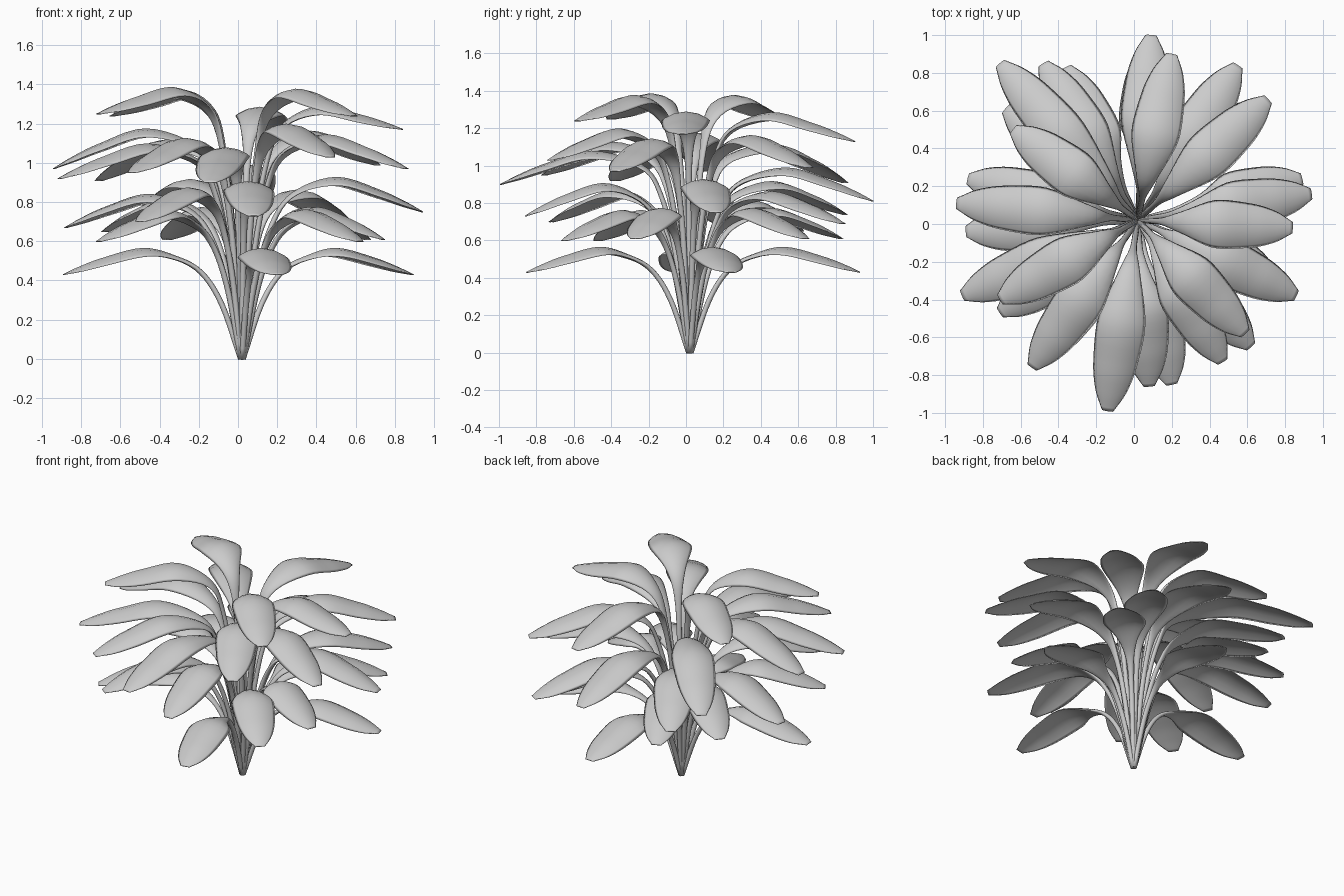
import bpy, bmesh, math
from mathutils import Vector

if "Cube" in bpy.data.objects:
    bpy.data.objects.remove(bpy.data.objects["Cube"])

CENTRE = Vector((0.02, 0.02, 0))

# leaf tips (x, y, z) and an optional change of arch height, lowest tier first
TIPS = [
    (0.89, 0.24, 0.43), (0.07, 0.93, 0.43), (-0.89, -0.04, 0.43), (0.20, -0.85, 0.43),
    (0.62, -0.65, 0.60), (-0.71, -0.47, 0.60), (-0.36, 0.83, 0.61), (0.74, -0.27, 0.61),
    (0.66, 0.64, 0.61), (-0.68, 0.61, 0.65), (-0.88, 0.24, 0.67), (-0.50, -0.72, 0.70),
    (0.08, -0.86, 0.73), (0.94, 0.16, 0.75), (-0.48, 0.85, 0.74), (0.55, 0.84, 0.69),
    (0.09, 1.00, 0.81),
    (-0.14, -0.99, 0.90), (-0.71, 0.85, 0.91, 0.03), (-0.91, -0.38, 0.92),
    (-0.54, -0.76, 0.95), (0.86, -0.38, 0.97), (-0.94, 0.11, 0.97, 0.03),
    (0.71, 0.66, 0.99), (0.47, -0.73, 1.03),
    (0.20, 0.90, 1.13), (0.84, -0.02, 1.17, -0.03), (0.59, -0.58, 1.24),
    (-0.71, -0.40, 1.25), (-0.64, 0.50, 1.24),
]


def spline(points, steps):
    """Catmull-Rom curve through (r, z, half_width, half_thickness)."""
    pts = [Vector(p) for p in points]
    pts = [2 * pts[0] - pts[1]] + pts + [2 * pts[-1] - pts[-2]]
    out = []
    for i in range(1, len(pts) - 2):
        a, b, c, d = pts[i - 1:i + 3]
        for k in range(steps):
            t = k / steps
            out.append(0.5 * (2 * b + (c - a) * t + (2 * a - 5 * b + 4 * c - d) * t * t
                              + (3 * b - a - 3 * c + d) * t ** 3))
    return out + [pts[-2]]


def leaf(index, tip):
    flat = Vector((tip[0], tip[1], 0)) - CENTRE
    R, zt = flat.length, tip[2]
    out = flat.normalized()
    side = Vector((-out.y, out.x, 0))
    s = (zt - 0.43) / 0.82
    zp = zt + 0.13 + 0.045 * math.sin(math.pi * s) + (tip[3] if len(tip) > 3 else 0)
    rb = 0.28 - 0.12 * s
    rp = 0.56 * R - 0.07 * s
    drop = zp - zt
    # stalk rising from the crown, then the arching blade
    path = spline([
        (0.006, 0.00, 0.014, 0.014),
        (0.37 * rb, 0.50 * zp, 0.016, 0.014),
        (0.75 * rb, 0.79 * zp, 0.020, 0.013),
        (1.25 * rb, 0.93 * zp, 0.055, 0.010),
        (rp, zp, 0.126, 0.006),
        (0.5 * (rp + R), zt + 0.62 * drop, 0.117, 0.005),
        (0.2 * rp + 0.8 * R, zt + 0.28 * drop, 0.083, 0.004),
        (R, zt, 0.030, 0.003)], 5)
    bm = bmesh.new()
    rings = []
    for i, p in enumerate(path):
        q = path[min(i + 1, len(path) - 1)] - path[max(i - 1, 0)]
        tangent = (out * q[0] + Vector((0, 0, q[1]))).normalized()
        normal = tangent.cross(side)
        w, th = max(p[2], 0.012), max(p[3], 0.003)
        base = CENTRE + out * p[0] + Vector((0, 0, p[1]))
        ring = []
        for k in range(12):
            a = 2 * math.pi * k / 12
            c = math.cos(a)
            droop = -0.40 * max(w - 0.025, 0) * c * c
            ring.append(bm.verts.new(base + side * w * c
                                     + normal * (th * math.sin(a) + droop)))
        rings.append(ring)
    for r0, r1 in zip(rings, rings[1:]):
        for k in range(12):
            j = (k + 1) % 12
            bm.faces.new((r0[k], r0[j], r1[j], r1[k]))
    bm.faces.new(rings[0])
    bm.faces.new(rings[-1])
    bmesh.ops.recalc_face_normals(bm, faces=bm.faces[:])
    for f in bm.faces:
        f.smooth = True
    mesh = bpy.data.meshes.new(f"leaf_{index:02d}")
    bm.to_mesh(mesh)
    bm.free()
    obj = bpy.data.objects.new(f"leaf_{index:02d}", mesh)
    bpy.context.collection.objects.link(obj)


for n, t in enumerate(TIPS, 1):
    leaf(n, t)
